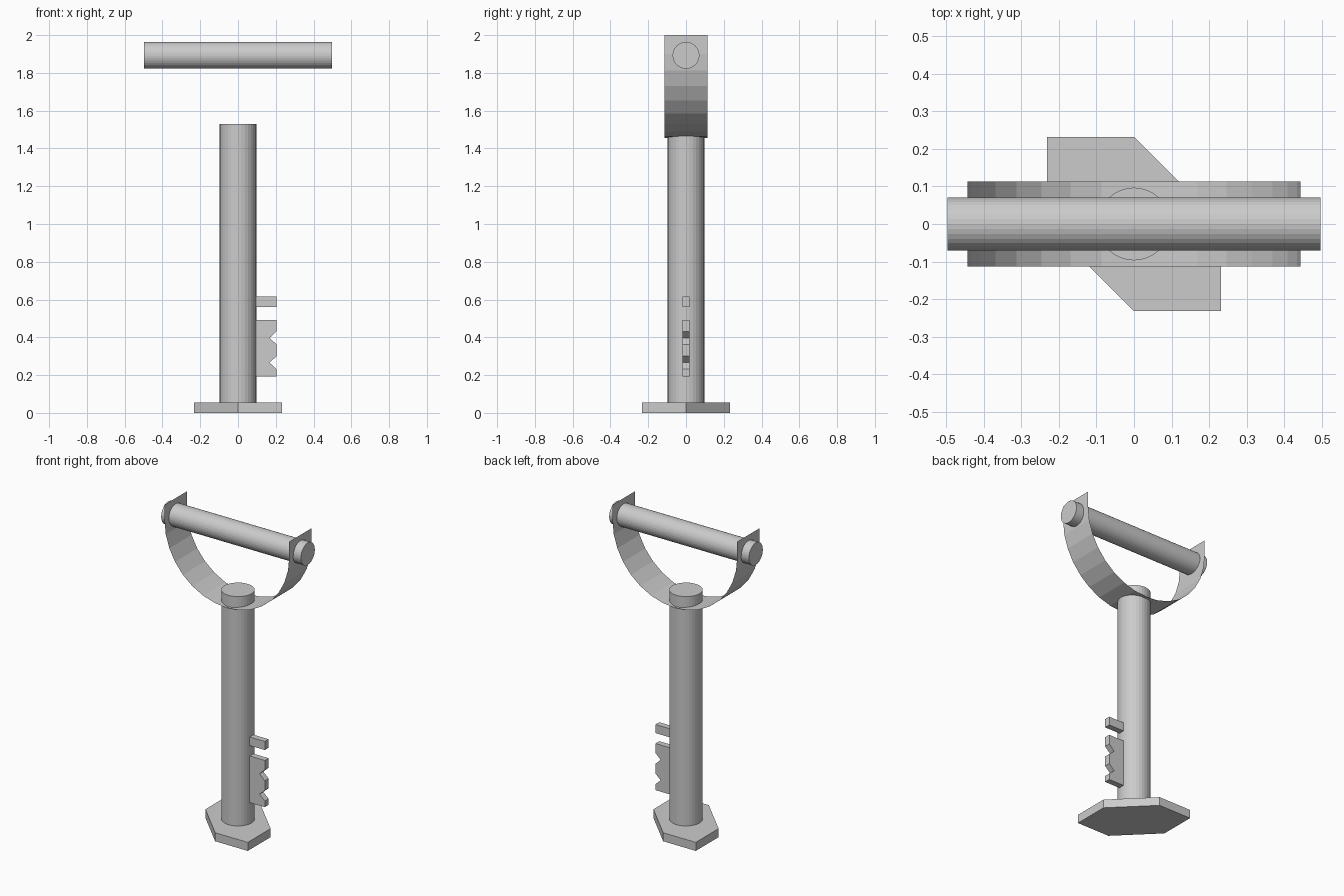
import bpy
import bmesh
import math

if "Cube" in bpy.data.objects:
    bpy.data.objects.remove(bpy.data.objects["Cube"])


def link(name, bm):
    bmesh.ops.recalc_face_normals(bm, faces=bm.faces)
    mesh = bpy.data.meshes.new(name)
    bm.to_mesh(mesh)
    bm.free()
    obj = bpy.data.objects.new(name, mesh)
    bpy.context.collection.objects.link(obj)
    return obj


def extrude(name, points, direction, closed=True):
    """Extrude a profile along a direction; open profiles become a sheet."""
    bm = bmesh.new()
    verts = [bm.verts.new(p) for p in points]
    if closed:
        geom = [bm.faces.new(verts)]
    else:
        geom = [bm.edges.new(pair) for pair in zip(verts, verts[1:])]
    ret = bmesh.ops.extrude_face_region(bm, geom=geom) if closed else \
        bmesh.ops.extrude_edge_only(bm, edges=geom)
    moved = [g for g in ret["geom"] if isinstance(g, bmesh.types.BMVert)]
    bmesh.ops.translate(bm, verts=moved, vec=direction)
    return link(name, bm)


def cylinder(name, radius, length, center, rotation=(0, 0, 0)):
    bpy.ops.mesh.primitive_cylinder_add(vertices=32, radius=radius, depth=length,
                                        location=center, rotation=rotation)
    bpy.context.object.name = name


# Skewed hexagonal foot plate
B = 0.232
foot = [(-B, B), (-B, 0), (0, -B), (B, -B), (B, 0), (0, B)]
extrude("foot_plate", [(x, y, 0) for x, y in foot], (0, 0, 0.055))

# Upright shaft, passing through the strap
cylinder("shaft", 0.097, 1.50, (0, 0, 0.78))

# Notched bit and small bar above it
T = 0.019
bit = [(0.08, 0.193), (0.204, 0.193), (0.204, 0.232), (0.167, 0.266),
       (0.204, 0.30), (0.204, 0.363), (0.167, 0.397), (0.204, 0.432),
       (0.204, 0.493), (0.08, 0.493)]
small = [(0.08, 0.56), (0.204, 0.56), (0.204, 0.615), (0.08, 0.615)]
for name, profile in (("notched_bit", bit), ("upper_bit", small)):
    extrude(name, [(x, -T, z) for x, z in profile], (0, 2 * T, 0))

# Thin half-round strap with straight ends
R, W, CZ = 0.4435, 0.113, 1.899
arc = [(R * math.cos(a), -W, CZ + R * math.sin(a))
       for a in (math.pi + i * math.pi / 16 for i in range(17))]
extrude("strap", [(-R, -W, 2.0)] + arc + [(R, -W, 2.0)], (0, 2 * W, 0), closed=False)

# Grip bar through the strap ends
cylinder("grip_bar", 0.071, 0.994, (0, 0, 1.893), (0, math.pi / 2, 0))
